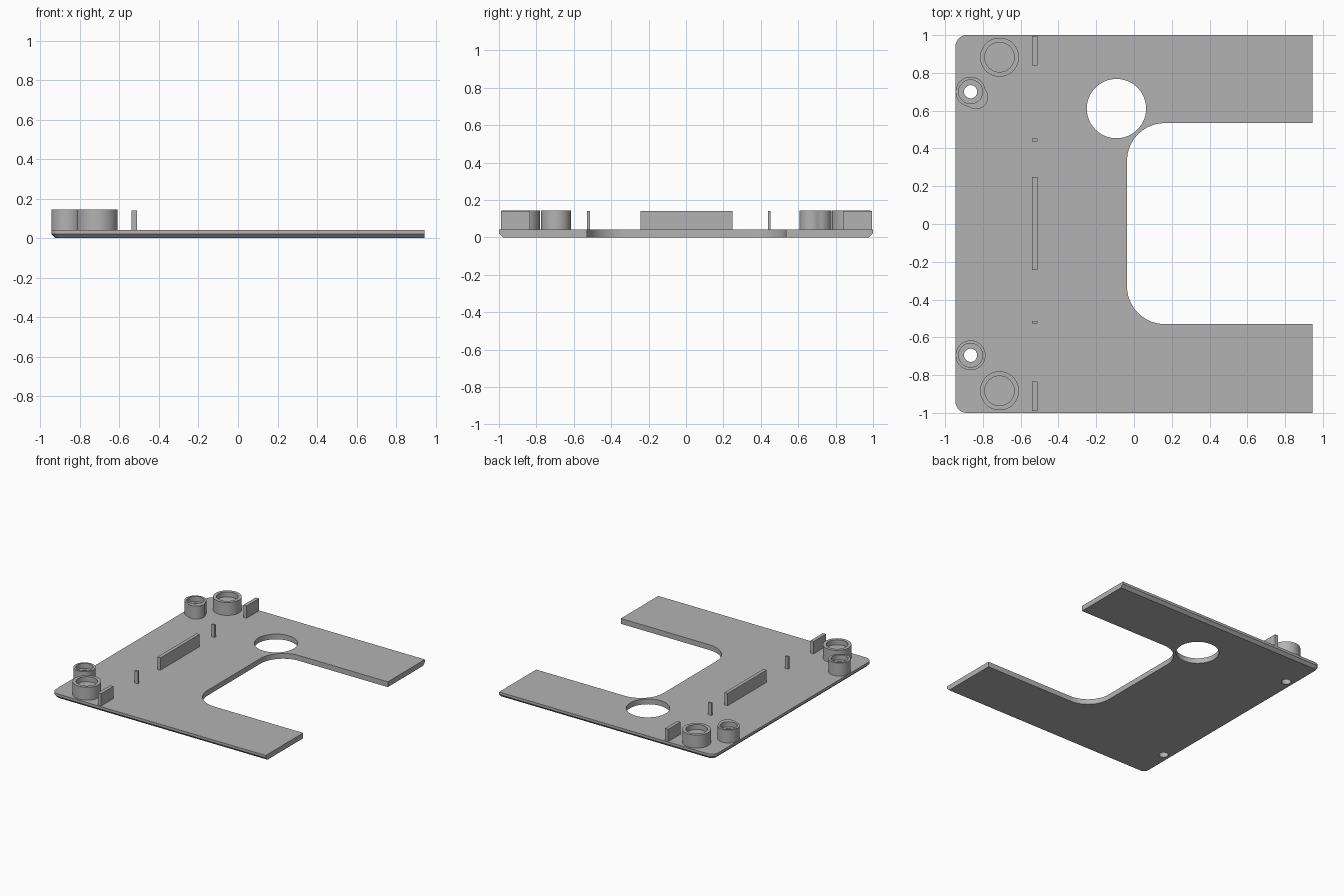
import bpy, bmesh, math
from math import cos, sin, pi

if "Cube" in bpy.data.objects:
    bpy.data.objects.remove(bpy.data.objects["Cube"])

TOP = 0.042      # upper face of the base plate
RIM = 0.145      # upper face of the sockets

grey = bpy.data.materials.new("plain grey")
grey.use_nodes = True
grey.diffuse_color = (0.45, 0.45, 0.45, 1)
grey.node_tree.nodes["Principled BSDF"].inputs["Base Color"].default_value = grey.diffuse_color


def finish(name, bm):
    bmesh.ops.recalc_face_normals(bm, faces=bm.faces)
    mesh = bpy.data.meshes.new(name)
    bm.to_mesh(mesh)
    bm.free()
    mesh.materials.append(grey)
    ob = bpy.data.objects.new(name, mesh)
    bpy.context.collection.objects.link(ob)
    return ob


def activate(ob):
    bpy.ops.object.select_all(action='DESELECT')
    ob.select_set(True)
    bpy.context.view_layer.objects.active = ob


def smooth(ob):
    activate(ob)
    bpy.ops.object.shade_smooth_by_angle(angle=math.radians(30))


def arc(cx, cy, r, start, end, n):
    return [(cx + r * cos(start + (end - start) * i / n),
             cy + r * sin(start + (end - start) * i / n)) for i in range(n + 1)]


def bridge(bm, a, b):
    for i in range(len(a)):
        j = (i + 1) % len(a)
        bm.faces.new((a[i], a[j], b[j], b[i]))


def cylinder(name, x, y, r):
    bm = bmesh.new()
    bmesh.ops.create_cone(bm, cap_ends=True, segments=64, radius1=r, radius2=r, depth=0.5)
    bmesh.ops.translate(bm, verts=bm.verts, vec=(x, y, 0))
    return finish(name, bm)


# Base plate: C-shaped outline, chamfered below on its three outer sides
def outline(inset):
    left, side, r = -0.945 + inset, 1 - inset, 0.06 - inset
    pts = [(0.945, side)]
    pts += arc(left + r, side - r, r, pi / 2, pi, 10)
    pts += arc(left + r, -side + r, r, pi, 1.5 * pi, 10)
    pts += [(0.945, -side), (0.945, -0.53)]
    pts += arc(0.163, -0.33, 0.2, 1.5 * pi, pi, 20)
    pts += arc(0.163, 0.334, 0.2, pi, pi / 2, 20)
    return pts + [(0.945, 0.534)]


bm = bmesh.new()
rings = [[bm.verts.new((x, y, z)) for x, y in outline(inset)]
         for inset, z in ((0.022, 0), (0, 0.022), (0, TOP))]
bridge(bm, rings[0], rings[1])
bridge(bm, rings[1], rings[2])
bm.faces.new(rings[0])
bm.faces.new(rings[2])
plate = finish("base_plate", bm)

# Round opening and two screw holes
for x, y, r in ((-0.093, 0.611, 0.157), (-0.865, 0.7, 0.035), (-0.865, -0.695, 0.035)):
    cutter = cylinder("hole_cutter", x, y, r)
    cutter.hide_render = True
    mod = plate.modifiers.new("hole", 'BOOLEAN')
    mod.operation, mod.solver, mod.object = 'DIFFERENCE', 'EXACT', cutter
    activate(plate)
    bpy.ops.object.modifier_apply(modifier=mod.name)
    bpy.data.objects.remove(cutter)
smooth(plate)


# Turned sockets: radius profile, with an optional lobe on the outer wall
def socket(name, x, y, outer, inner, floor, bore=0, lobe=False):
    def wall(a):
        if not lobe:
            return outer
        d, r, t = 0.04, 0.064, a + pi / 4
        return max(outer, d * cos(t) + math.sqrt(r * r - (d * sin(t)) ** 2))

    profile = [(None, TOP), (None, RIM), (inner, RIM), (inner, floor)]
    if bore:
        profile += [(bore, floor), (bore, TOP)]
    bm = bmesh.new()
    n = 64
    rings = []
    for r, z in profile:
        angles = [2 * pi * i / n for i in range(n)]
        rings.append([bm.verts.new((x + (r or wall(a)) * cos(a),
                                    y + (r or wall(a)) * sin(a), z)) for a in angles])
    for a, b in zip(rings, rings[1:]):
        bridge(bm, a, b)
    if bore:
        bridge(bm, rings[-1], rings[0])
    else:
        bm.faces.new(rings[0])
        bm.faces.new(rings[-1])
    smooth(finish(name, bm))


for end, s in (("back", 1), ("front", -1)):
    socket(end + "_large_socket", -0.712, s * 0.883, 0.103, 0.078, 0.105)
    socket(end + "_screw_socket", -0.865, 0.7 if s > 0 else -0.695,
           0.079, 0.063, 0.105, bore=0.035, lobe=s > 0)

# Upright tabs in one row
for name, y0, y1 in (("back_tab", 0.84, 0.995), ("back_pin", 0.438, 0.452),
                     ("middle_rib", -0.243, 0.248), ("front_pin", -0.528, -0.513),
                     ("front_tab", -0.99, -0.835)):
    bm = bmesh.new()
    bmesh.ops.create_cube(bm, size=1)
    for v in bm.verts:
        v.co = (-0.526 + v.co.x * 0.028, (y0 + y1) / 2 + v.co.y * (y1 - y0),
                0.14 if v.co.z > 0 else TOP)
    finish(name, bm)
